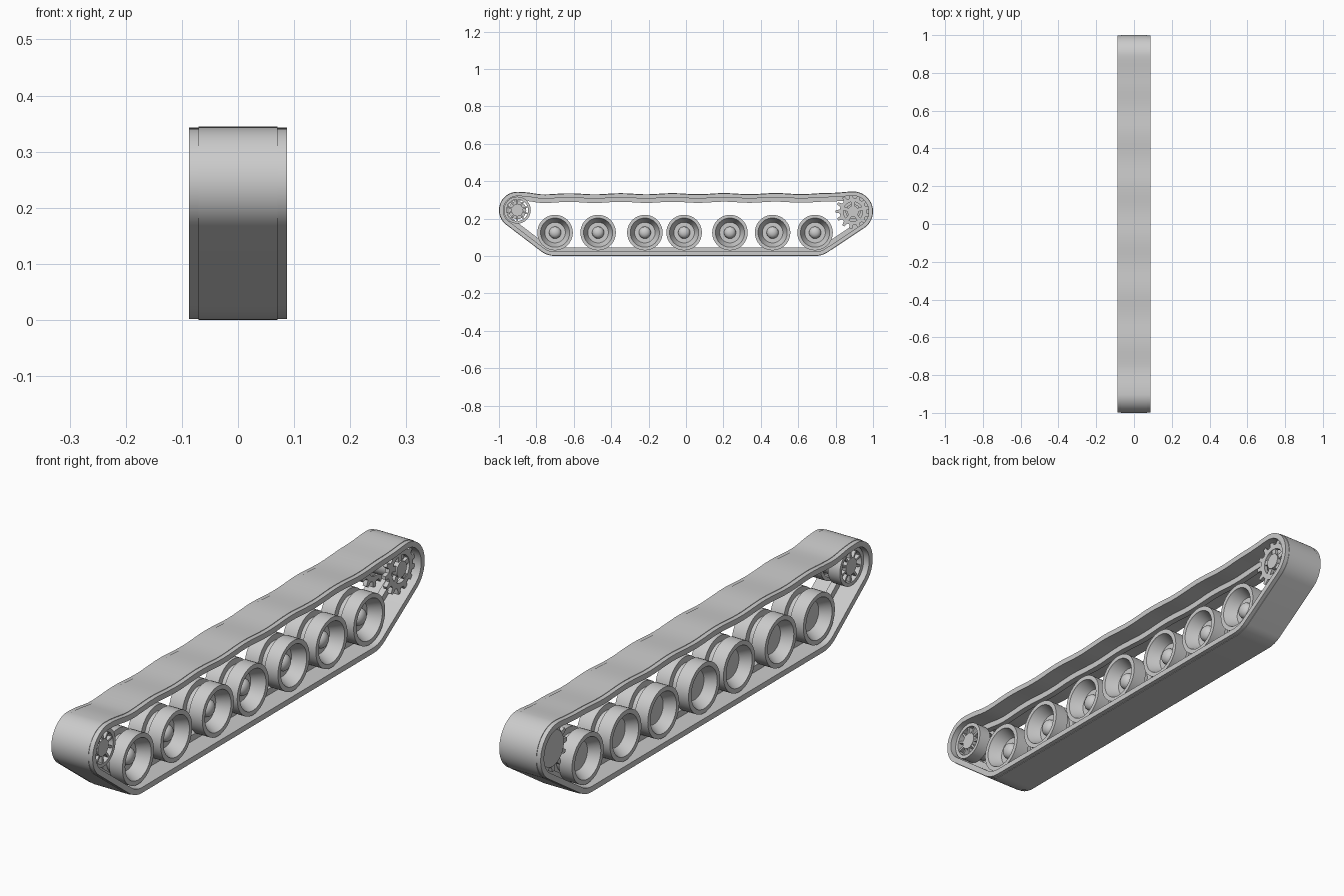
import bpy, bmesh
from math import sin, cos, pi, tau, radians, atan2, acos, hypot
from mathutils import Vector

cube = bpy.data.objects.get("Cube")
if cube:
    bpy.data.objects.remove(cube, do_unlink=True)

steel = bpy.data.materials.new("plain grey")
steel.use_nodes = True
steel.diffuse_color = (0.6, 0.6, 0.6, 1)
steel.node_tree.nodes["Principled BSDF"].inputs["Base Color"].default_value = (0.6, 0.6, 0.6, 1)


def finish(name, bm):
    bmesh.ops.remove_doubles(bm, verts=bm.verts, dist=1e-5)
    loose = [e for e in bm.edges if not e.link_faces]
    bmesh.ops.delete(bm, geom=loose, context='EDGES')
    bmesh.ops.recalc_face_normals(bm, faces=bm.faces)
    mesh = bpy.data.meshes.new(name)
    bm.to_mesh(mesh)
    bm.free()
    mesh.materials.append(steel)
    mesh.shade_smooth()
    mesh.set_sharp_from_angle(angle=radians(32))
    obj = bpy.data.objects.new(name, mesh)
    bpy.context.collection.objects.link(obj)
    return obj


def skin(name, rings):
    """Join closed rings of points into a closed loop of quads."""
    bm = bmesh.new()
    grid = [[bm.verts.new(p) for p in ring] for ring in rings]
    n, m = len(grid), len(grid[0])
    for i in range(n):
        a, b = grid[i], grid[(i + 1) % n]
        for j in range(m):
            k = (j + 1) % m
            bm.faces.new((a[j], a[k], b[k], b[j]))
    return finish(name, bm)


def lathe(name, profile, centre, segs=40):
    """Turn an (x, radius) profile about an axle along x."""
    cy, cz = centre
    rings = []
    for i in range(segs):
        a = tau * i / segs
        rings.append([(x, cy + r * cos(a), cz + r * sin(a)) for x, r in profile])
    return skin(name, rings)


def spokes(name, centre, count, r0, r1, width, x0, x1):
    bm = bmesh.new()
    for i in range(count):
        a = tau * i / count + pi / 2
        out, side = Vector((0, cos(a), sin(a))), Vector((0, -sin(a), cos(a)))
        box = bmesh.ops.create_cube(bm, size=1)["verts"]
        for v in box:
            x, u, w = v.co
            v.co = (Vector((x0 + (x + 0.5) * (x1 - x0), *centre))
                    + out * (r0 + (u + 0.5) * (r1 - r0)) + side * w * width)
    return finish(name, bm)


# Circles the belt wraps: rear road wheel, sprocket, idler, front road wheel
SPROCKET, IDLER = (0.893, 0.238), (-0.902, 0.245)
WRAPS = [((0.69, 0.125), 0.125), (SPROCKET, 0.107), (IDLER, 0.098), ((-0.70, 0.125), 0.125)]


def tangent(i):
    (a, ra), (b, rb) = WRAPS[i % 4], WRAPS[(i + 1) % 4]
    dy, dz = b[0] - a[0], b[1] - a[1]
    return atan2(dz, dy) - acos((ra - rb) / hypot(dy, dz))


def belt_path(inset):
    pts = []
    for i, ((cy, cz), r) in enumerate(WRAPS):
        start, turn = tangent(i - 1), (tangent(i) - tangent(i - 1)) % tau
        steps = 24 if i in (1, 2) else 10
        for s in range(steps + 1):
            a = start + turn * s / steps
            pts.append((cy + (r - inset) * cos(a), cz + (r - inset) * sin(a)))
        if i == 1:  # sagging top run
            (y0, z0), (y1, z1) = pts[-1], (IDLER[0], IDLER[1] + WRAPS[2][1] - inset)
            for s in range(1, 72):
                t = s / 72
                e = min(1, t / 0.08, (1 - t) / 0.08)
                ease = e * e * (3 - 2 * e)
                drop = ease * (0.011 + 0.003 * cos(t * tau * 6.5))
                pts.append((y0 + (y1 - y0) * t, z0 + (z1 - z0) * t - drop))
    return pts


# Track belt: raised tread, thin edges, centre guide ridge inside
half = [(0.07, 0.0), (0.07, 0.002), (0.087, 0.002), (0.087, 0.023), (0.012, 0.023), (0.012, 0.046)]
section = half + [(-x, d) for x, d in reversed(half)]
layers = {d: belt_path(d) for x, d in section}
count = len(layers[0.0])
skin("track_belt", [[(x, *layers[d][i]) for x, d in section] for i in range(count)])

# Road wheels: twin tyres with a guide groove, dished faces and an outer hub cap
wheel = [(0.05, 0), (0.048, 0.014), (0.042, 0.024), (0.034, 0.03), (0.022, 0.032),
         (0.022, 0.055), (0.064, 0.076), (0.07, 0.078), (0.07, 0.095),
         (0.014, 0.095), (0.014, 0.072), (-0.014, 0.072), (-0.014, 0.095),
         (-0.07, 0.095), (-0.07, 0.078), (-0.064, 0.076), (-0.03, 0.055), (-0.03, 0)]
for i, y in enumerate((-0.70, -0.47, -0.22, -0.01, 0.235, 0.463, 0.69)):
    lathe(f"road_wheel_{i + 1}", wheel, (y, 0.125))


def disc(name, centre, r, x0, x1, segs=32):
    return lathe(name, [(x0, 0), (x0, r), (x1, r), (x1, 0)], centre, segs)


def ring(name, centre, r0, r1, x0, x1):
    return lathe(name, [(x0, r0), (x0, r1), (x1, r1), (x1, r0)], centre)


# Idler: two spoked wheels on a drum
disc("idler_drum", IDLER, 0.048, -0.035, 0.035)
for side, label in ((1, "left"), (-1, "right")):
    ring(f"idler_rim_{label}", IDLER, 0.058, 0.072, side * 0.016, side * 0.066)
    spokes(f"idler_spokes_{label}", IDLER, 10, 0.025, 0.061, 0.008, side * 0.03, side * 0.062)
    disc(f"idler_hub_{label}", IDLER, 0.032, side * 0.02, side * 0.064)


def gear(name, centre, teeth, hole, root, tip, x0, x1):
    cy, cz = centre
    rings = []
    for i in range(teeth):
        for f, r in ((-0.3, root), (-0.14, tip), (0.14, tip), (0.3, root)):
            a = tau * (i + f) / teeth + pi
            rings.append([(x, cy + q * cos(a), cz + q * sin(a))
                          for x, q in ((x0, hole), (x0, r), (x1, r), (x1, hole))])
    return skin(name, rings)


# Drive sprocket: twin toothed rings, spoked outside and closed inside
disc("sprocket_drum", SPROCKET, 0.04, -0.045, 0.045)
for side, label in ((1, "left"), (-1, "right")):
    gear(f"sprocket_teeth_{label}", SPROCKET, 13, 0.052, 0.072, 0.093, side * 0.044, side * 0.06)
spokes("sprocket_spokes", SPROCKET, 5, 0.02, 0.055, 0.02, 0.046, 0.058)
disc("sprocket_hub", SPROCKET, 0.03, 0.04, 0.064)
disc("sprocket_back_plate", SPROCKET, 0.068, -0.064, -0.05)
